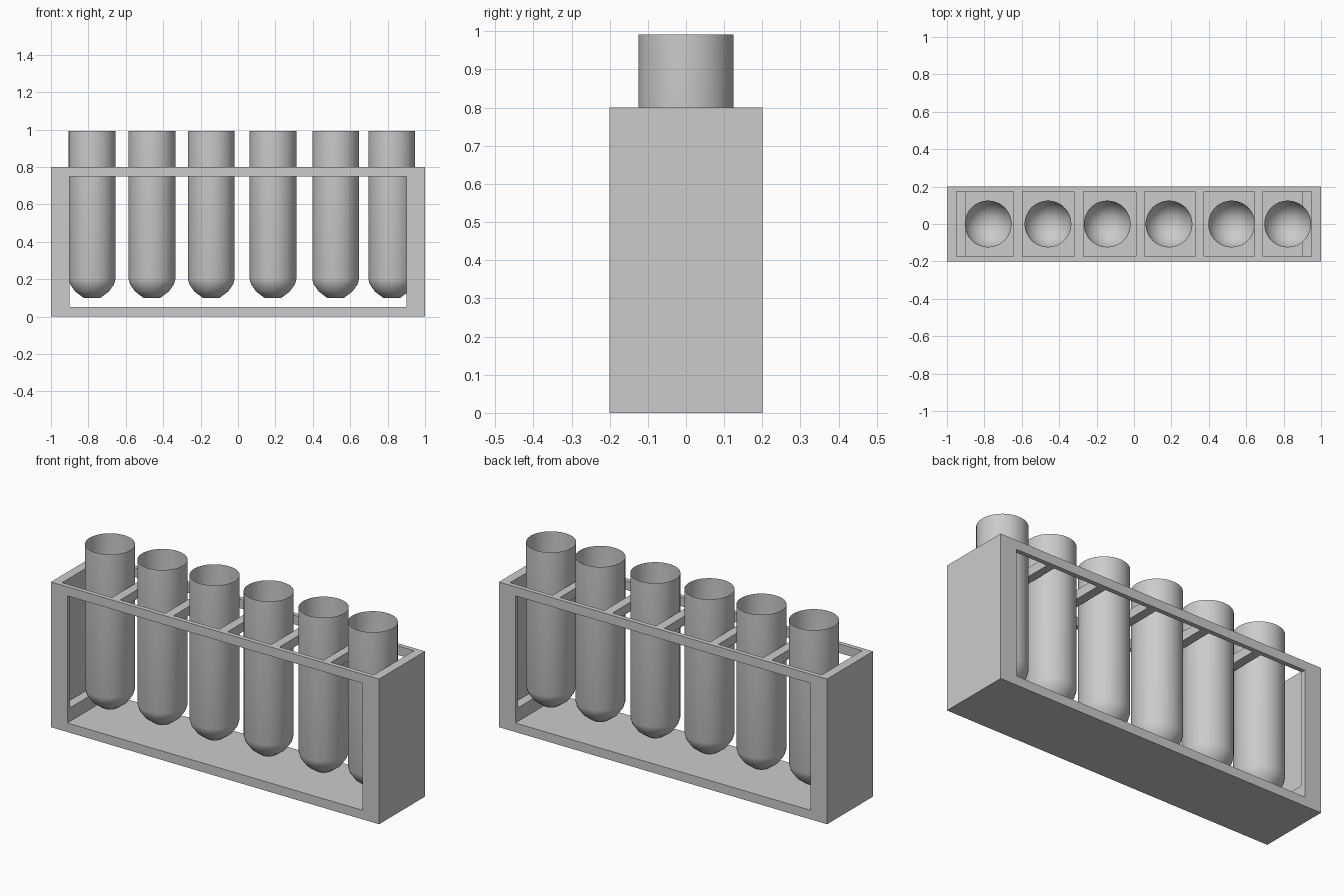
import bpy, bmesh, math

if "Cube" in bpy.data.objects:
    bpy.data.objects.remove(bpy.data.objects["Cube"])


def box(name, x0, x1, y0, y1, z0, z1):
    bpy.ops.mesh.primitive_cube_add(
        size=1, location=((x0 + x1) / 2, (y0 + y1) / 2, (z0 + z1) / 2))
    ob = bpy.context.object
    ob.name = name
    ob.scale = (x1 - x0, y1 - y0, z1 - z0)
    bpy.ops.object.transform_apply(location=True, rotation=True, scale=True)
    return ob


def cut(target, cutter):
    mod = target.modifiers.new("cut", 'BOOLEAN')
    mod.operation = 'DIFFERENCE'
    mod.solver = 'EXACT'
    mod.object = cutter
    bpy.context.view_layer.objects.active = target
    bpy.ops.object.modifier_apply(modifier=mod.name)
    bpy.data.objects.remove(cutter)


# Rack: solid block with a window through front and back
rack = box("rack", -1, 1, -0.2, 0.2, 0, 0.8)
cut(rack, box("window_cutter", -0.9, 0.9, -0.3, 0.3, 0.05, 0.75))

# Tube slots in the top; the end slots also recess the side walls
slots = [(-0.95, -0.645), (-0.595, -0.32), (-0.27, 0.01),
         (0.06, 0.325), (0.375, 0.645), (0.69, 0.95)]
for a, b in slots:
    cut(rack, box("slot_cutter", a, b, -0.175, 0.175, 0.125, 0.9))


# Test tubes: thin open shells with rounded bottoms
PROFILE = [(0.125, 0.992), (0.125, 0.2), (0.117, 0.172), (0.09, 0.134), (0.045, 0.1)]
SIDES = 48


def tube(name, x):
    bm = bmesh.new()
    rings = [[bm.verts.new((r * math.cos(2 * math.pi * i / SIDES),
                            r * math.sin(2 * math.pi * i / SIDES), z))
              for i in range(SIDES)] for r, z in PROFILE]
    for hi, lo in zip(rings, rings[1:]):
        for i in range(SIDES):
            j = (i + 1) % SIDES
            bm.faces.new((hi[i], lo[i], lo[j], hi[j]))
    bm.faces.new(rings[-1][::-1])
    mesh = bpy.data.meshes.new(name)
    bm.to_mesh(mesh)
    bm.free()
    ob = bpy.data.objects.new(name, mesh)
    ob.location.x = x
    bpy.context.collection.objects.link(ob)
    for p in mesh.polygons:
        p.use_smooth = True


for n, x in enumerate((-0.78, -0.46, -0.143, 0.187, 0.522, 0.822), 1):
    tube(f"test_tube_{n}", x)
